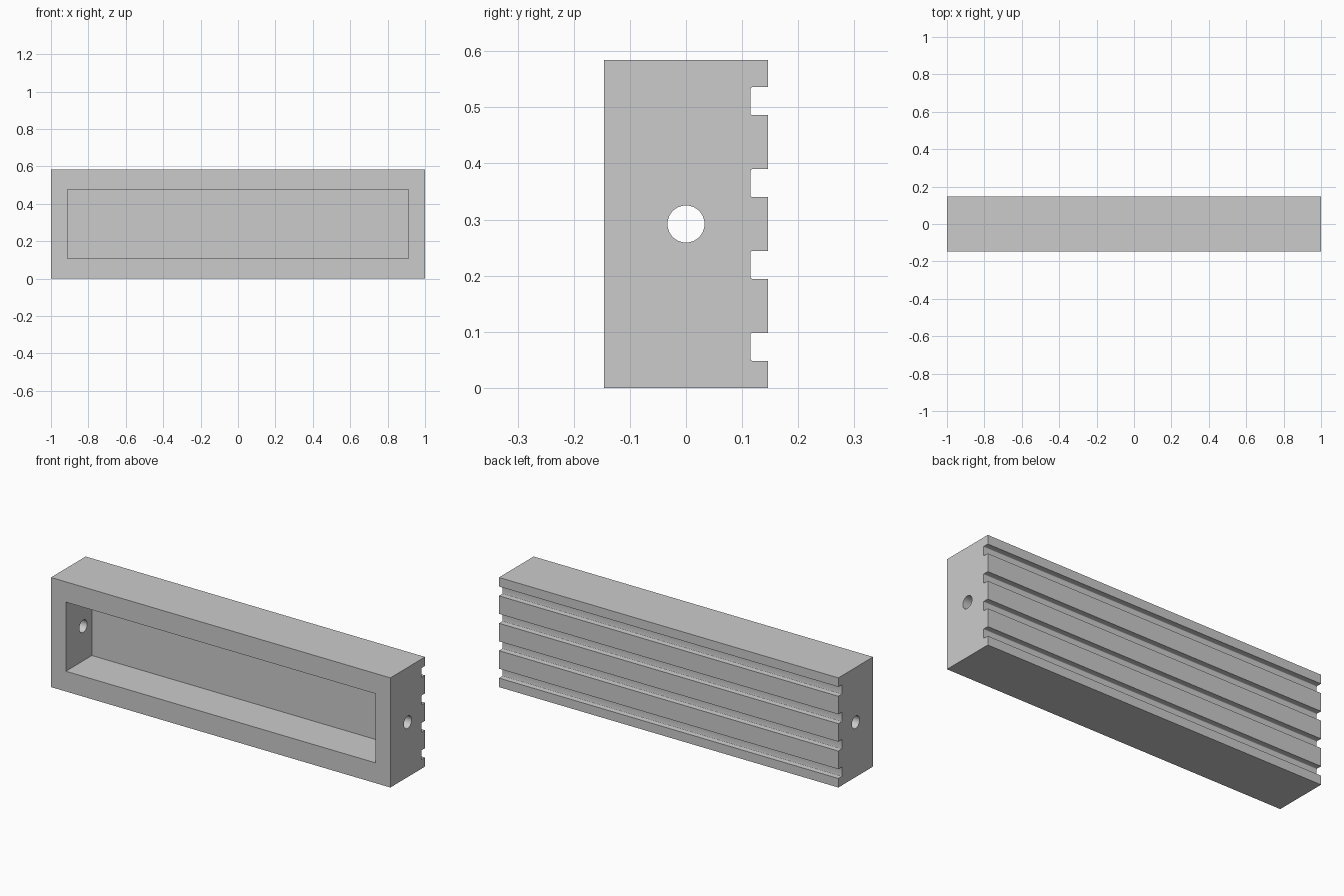
import bpy, bmesh
from math import cos, sin, pi, radians

if "Cube" in bpy.data.objects:
    bpy.data.objects.remove(bpy.data.objects["Cube"])

HALF_Y, HEIGHT = 0.146, 0.584
GROOVE_HALF, GROOVE_Y, FILLET = 0.025, 0.115, 0.004


def prism(name, profile, x0, x1):
    """Extrude a closed (y, z) profile along x."""
    bm = bmesh.new()
    face = bm.faces.new([bm.verts.new((x0, y, z)) for y, z in profile])
    ext = bmesh.ops.extrude_face_region(bm, geom=[face])
    verts = [v for v in ext["geom"] if isinstance(v, bmesh.types.BMVert)]
    bmesh.ops.translate(bm, verts=verts, vec=(x1 - x0, 0, 0))
    bmesh.ops.recalc_face_normals(bm, faces=bm.faces)
    mesh = bpy.data.meshes.new(name)
    bm.to_mesh(mesh)
    bm.free()
    obj = bpy.data.objects.new(name, mesh)
    bpy.context.collection.objects.link(obj)
    return obj


def arc(cy, cz, r, a0, a1, n):
    return [(cy + r * cos(a0 + (a1 - a0) * i / n),
             cz + r * sin(a0 + (a1 - a0) * i / n)) for i in range(n + 1)]


def cut(target, cutter):
    cutter.hide_render = True
    mod = target.modifiers.new(cutter.name, 'BOOLEAN')
    mod.operation, mod.solver, mod.object = 'DIFFERENCE', 'EXACT', cutter
    bpy.context.view_layer.objects.active = target
    bpy.ops.object.modifier_apply(modifier=mod.name)
    bpy.data.objects.remove(cutter)


# Block profile with four evenly spaced grooves along the back
profile = [(-HALF_Y, HEIGHT), (-HALF_Y, 0), (HALF_Y, 0)]
for i in range(4):
    zc = HEIGHT * (2 * i + 1) / 8
    lo, hi = zc - GROOVE_HALF, zc + GROOVE_HALF
    cy = GROOVE_Y + FILLET
    profile.append((HALF_Y, lo))
    profile += arc(cy, lo + FILLET, FILLET, 1.5 * pi, pi, 4)
    profile += arc(cy, hi - FILLET, FILLET, pi, 0.5 * pi, 4)
    profile.append((HALF_Y, hi))
profile.append((HALF_Y, HEIGHT))
block = prism("grooved_block", profile, -1, 1)

# Rectangular pocket in the front
pocket = [(-0.3, 0.108), (0.073, 0.108), (0.073, 0.476), (-0.3, 0.476)]
cut(block, prism("pocket_cutter", pocket, -0.912, 0.912))

# Round hole through both end walls
circle = arc(0, HEIGHT / 2, 0.033, 0, 2 * pi, 48)[:-1]
cut(block, prism("hole_cutter", circle, -1.2, 1.2))

bpy.ops.object.select_all(action='DESELECT')
block.select_set(True)
bpy.context.view_layer.objects.active = block
bpy.ops.object.shade_smooth_by_angle(angle=radians(30))
